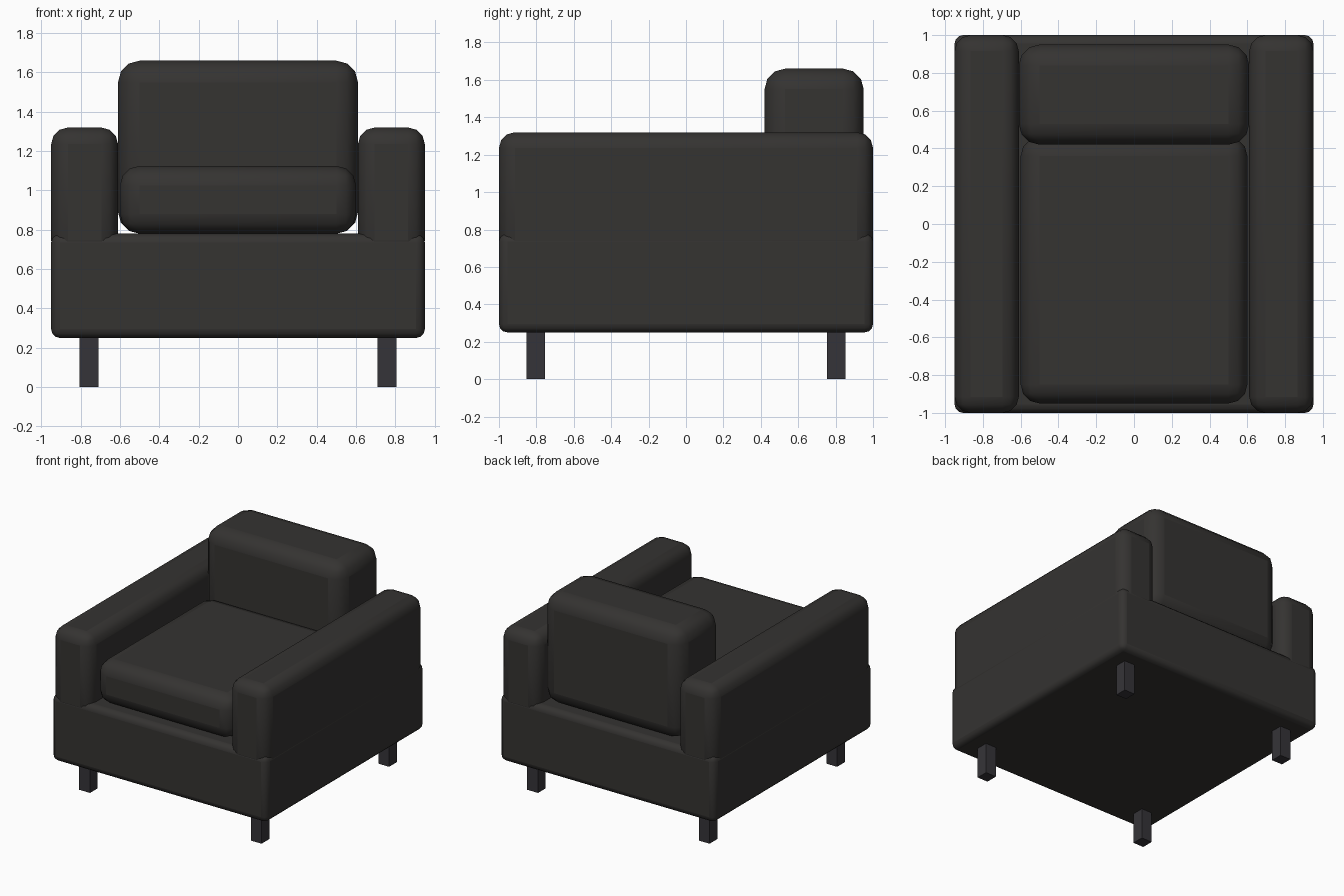
import bpy
from math import radians

if "Cube" in bpy.data.objects:
    bpy.data.objects.remove(bpy.data.objects["Cube"])


def material(name, color):
    m = bpy.data.materials.new(name)
    m.diffuse_color = (*color, 1)
    m.use_nodes = True
    m.node_tree.nodes["Principled BSDF"].inputs["Base Color"].default_value = m.diffuse_color
    return m


fabric = material("dark_fabric", (0.035, 0.033, 0.031))
wood = material("dark_leg", (0.036, 0.034, 0.04))


def block(name, lo, hi, mat, bevel=0.0, segments=3):
    """Box between two corners, with optional rounded edges."""
    bpy.ops.mesh.primitive_cube_add(size=1, location=[(a + b) / 2 for a, b in zip(lo, hi)])
    ob = bpy.context.object
    ob.name = name
    ob.scale = [b - a for a, b in zip(lo, hi)]
    bpy.ops.object.transform_apply(location=False, rotation=False, scale=True)
    ob.data.materials.append(mat)
    if bevel:
        mod = ob.modifiers.new("rounded_edges", "BEVEL")
        mod.width = bevel
        mod.segments = segments
        bpy.ops.object.shade_smooth_by_angle(angle=radians(40))
    return ob


# Upholstered base
block("base", (-0.95, -1, 0.25), (0.95, 1, 0.78), fabric, 0.045)

# Cushions
block("seat_cushion", (-0.6, -0.95, 0.78), (0.6, 0.46, 1.125), fabric, 0.1)
block("back_cushion", (-0.61, 0.42, 0.78), (0.61, 0.95, 1.66), fabric, 0.11)

# Armrests and legs, mirrored left and right
for side, s in (("left", -1), ("right", 1)):
    xs = sorted((s * 0.61, s * 0.95))
    block(side + "_armrest", (xs[0], -1, 0.66), (xs[1], 1, 1.32), fabric, 0.085)
    xs = sorted((s * 0.71, s * 0.805))
    for end, t in (("front", -1), ("back", 1)):
        ys = sorted((t * 0.755, t * 0.852))
        block(f"{end}_{side}_leg", (xs[0], ys[0], 0), (xs[1], ys[1], 0.27), wood)
